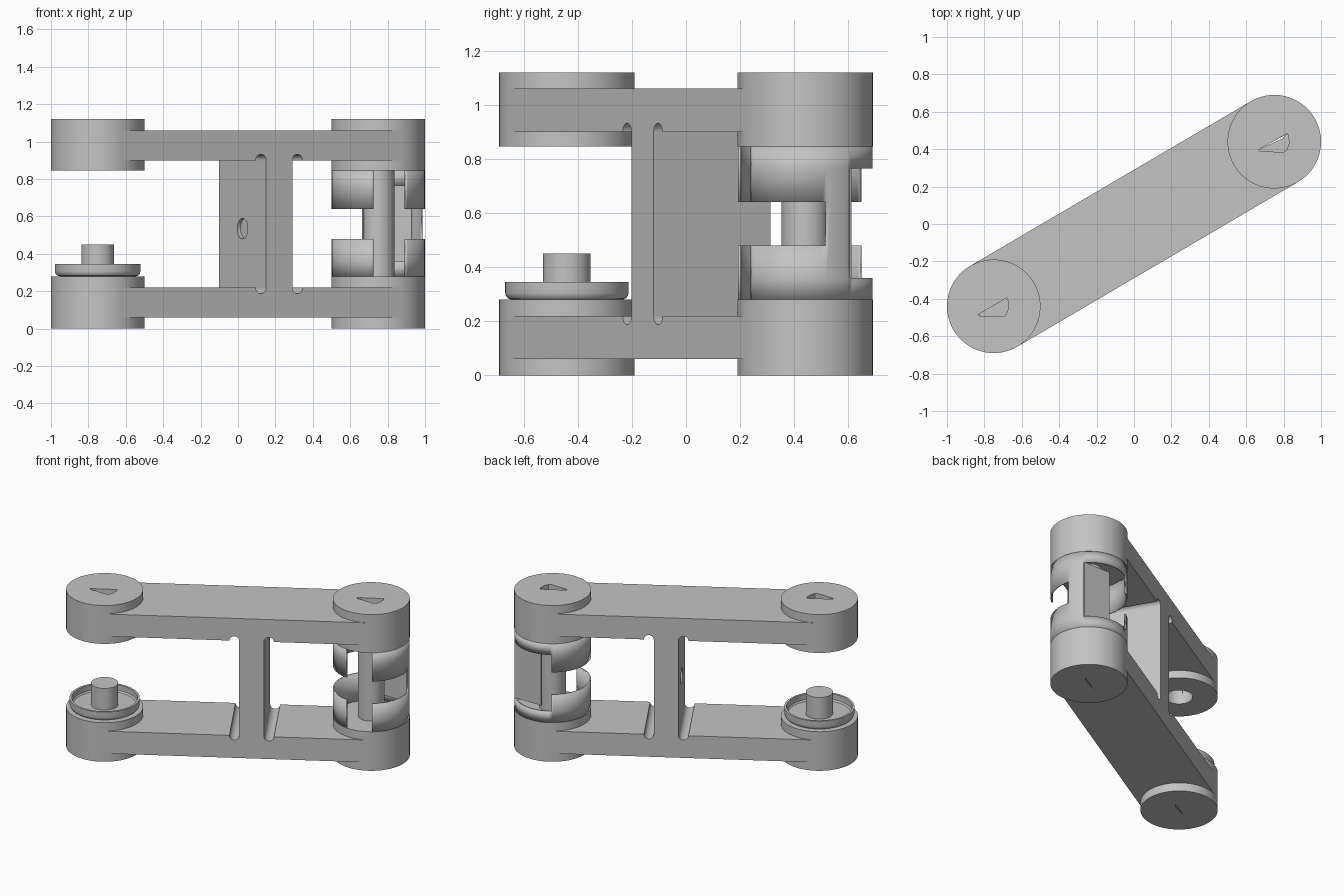
import bpy, bmesh
from math import sin, cos, radians, atan2, hypot, pi
from mathutils import Matrix, Vector

cube = bpy.data.objects.get("Cube")
if cube:
    bpy.data.objects.remove(cube, do_unlink=True)

END = Vector((0.75, 0.44, 0))          # joint at the +x end, mirrored at the other
SPAN, ANGLE = hypot(END.x, END.y), atan2(END.y, END.x)
TURN = Matrix.Rotation(ANGLE, 4, 'Z')
HEIGHT = 1.12

grey = bpy.data.materials.new("machined_grey")
grey.use_nodes = True
grey.diffuse_color = (0.55, 0.55, 0.55, 1)
grey.node_tree.nodes["Principled BSDF"].inputs["Base Color"].default_value = (0.55, 0.55, 0.55, 1)


def finish(name, bm, smooth=True):
    bmesh.ops.recalc_face_normals(bm, faces=bm.faces)
    mesh = bpy.data.meshes.new(name)
    bm.to_mesh(mesh)
    bm.free()
    mesh.materials.append(grey)
    obj = bpy.data.objects.new(name, mesh)
    bpy.context.collection.objects.link(obj)
    if smooth:
        shade(obj)
    return obj


def select(obj):
    bpy.ops.object.select_all(action='DESELECT')
    obj.select_set(True)
    bpy.context.view_layer.objects.active = obj


def shade(obj):
    select(obj)
    bpy.ops.object.shade_smooth_by_angle(angle=radians(30))


def cylinder(name, at, r, z0, z1, sides=96):
    bm = bmesh.new()
    bmesh.ops.create_cone(bm, cap_ends=True, segments=sides, radius1=r, radius2=r, depth=z1 - z0,
                          matrix=Matrix.Translation((at.x, at.y, (z0 + z1) / 2)))
    return finish(name, bm)


def link_box(name, u, v, z):
    """Box in the frame that runs along the link."""
    bm = bmesh.new()
    size = Matrix.Diagonal((u[1] - u[0], v[1] - v[0], z[1] - z[0], 1))
    mid = Matrix.Translation([sum(r) / 2 for r in (u, v, z)])
    bmesh.ops.create_cube(bm, size=1, matrix=TURN @ mid @ size)
    return finish(name, bm, False)


def link_rod(name, u, z, r, depth, axis):
    """Round cutter lying across ('X') or along ('Y') the link."""
    bm = bmesh.new()
    mat = TURN @ Matrix.Translation((u, 0, z)) @ Matrix.Rotation(pi / 2, 4, axis)
    bmesh.ops.create_cone(bm, cap_ends=True, segments=32, radius1=r, radius2=r, depth=depth, matrix=mat)
    return finish(name, bm, False)


def prism(name, at, outline, z0, z1):
    bm = bmesh.new()
    face = bm.faces.new([bm.verts.new((at.x + x, at.y + y, z0)) for x, y in outline])
    top = bmesh.ops.extrude_face_region(bm, geom=[face])
    bmesh.ops.translate(bm, vec=(0, 0, z1 - z0), verts=[g for g in top['geom'] if isinstance(g, bmesh.types.BMVert)])
    return finish(name, bm, False)


def cut(targets, cutter):
    cutter.hide_render = True
    for obj in targets:
        select(obj)
        mod = obj.modifiers.new("cut", 'BOOLEAN')
        mod.operation, mod.solver, mod.object = 'DIFFERENCE', 'EXACT', cutter
        bpy.ops.object.modifier_apply(modifier=mod.name)
    bpy.data.objects.remove(cutter, do_unlink=True)


# Arms and the round ends
arms, ends = {}, {}
for level, z_end, z_arm in (("lower", (0, 0.28), (0.06, 0.22)), ("upper", (0.845, HEIGHT), (0.9, 1.06))):
    arms[level] = link_box(level + "_arm", (-SPAN, SPAN), (-0.25, 0.25), z_arm)
    for side, s in (("left", 1), ("right", -1)):
        ends[level, side] = cylinder(f"{level}_{side}_end", END * s, 0.25, *z_end)

# Web between the arms, with relief grooves at its corners and a shallow round pocket
WEB = (0.028, 0.19)
web = link_box("web", WEB, (-0.25, 0.25), (0.21, 0.91))
for level, z in (("lower", 0.22), ("upper", 0.9)):
    for u in (WEB[0] - 0.032, WEB[1] + 0.032):
        cut([arms[level]], link_rod("groove_cutter", u, z, 0.032, 0.6, 'X'))
cut([web], link_rod("pocket_cutter", WEB[0], 0.535, 0.055, 0.04, 'Y'))

# Rod in the open joint
rod = cylinder("joint_rod", END, 0.087, 0.27, 0.855, 48)

# Teardrop openings in the top, thin slits below
teardrop = [(-0.085, -0.045), (-0.075, -0.052), (0.05, -0.055), (0.066, -0.045), (0.078, -0.01),
            (0.077, 0.025), (0.07, 0.045)]
slit = [(-0.08, -0.04), (0.045, 0.018), (0.065, 0.04)]
for side, s in (("left", 1), ("right", -1)):
    cut([ends["upper", side], arms["upper"]], prism("teardrop_cutter", END * s, teardrop, 0.92, 1.2))
cut([ends["lower", "left"], ends["upper", "left"], arms["lower"], arms["upper"], rod],
    prism("slit_cutter", END, slit, -0.1, 1.2))
cut([ends["lower", "right"], arms["lower"]], prism("slit_cutter", -END, slit, -0.1, 0.12))

# Bore for the pin under the free upper end
cut([ends["upper", "right"], arms["upper"]], cylinder("bore_cutter", -END, 0.088, 0.8, 0.96, 48))
for obj in ends.values():
    shade(obj)
shade(rod)

# Thin collar round the open joint: two windows and a middle slot leave one full pillar
levels = (0.28, 0.36, 0.48, 0.64, 0.765, 0.845)
STEP = 3
bm = bmesh.new()


def collar_vert(a, z):
    return bm.verts.new((END.x + 0.249 * cos(radians(a)), END.y + 0.249 * sin(radians(a)), z))


for a in range(-180, 180, STEP):
    for z0, z1 in zip(levels, levels[1:]):
        front_window = -96 <= a < -54
        back_window = 42 <= a < 123 and 0.36 <= z0 < 0.765
        slot = z0 == 0.48 and not 18 <= a < 42
        if not (front_window or back_window or slot):
            bm.faces.new([collar_vert(a, z0), collar_vert(a + STEP, z0),
                          collar_vert(a + STEP, z1), collar_vert(a, z1)])
bmesh.ops.remove_doubles(bm, verts=bm.verts, dist=0.0005)
collar = finish("joint_collar", bm)
wall = collar.modifiers.new("wall", 'SOLIDIFY')
wall.thickness, wall.offset = 0.01, -1

# Flat plate set in the back window
bm = bmesh.new()
bmesh.ops.create_cube(bm, size=1, matrix=Matrix.Translation((0.825, 0.607, 0.5625))
                      @ Matrix.Diagonal((0.21, 0.01, 0.405, 1)))
finish("joint_plate", bm, False)

# Dish and pin on the free lower end, turned from one profile
profile = [(0, 0.28), (0.205, 0.28), (0.218, 0.285), (0.226, 0.295), (0.228, 0.305), (0.228, 0.345),
           (0.213, 0.345), (0.213, 0.305), (0.205, 0.295), (0.088, 0.295), (0.088, 0.45), (0, 0.45)]
bm = bmesh.new()
verts = [bm.verts.new((-END.x + r, -END.y, z)) for r, z in profile]
edges = [bm.edges.new(pair) for pair in zip(verts, verts[1:])]
bmesh.ops.spin(bm, geom=verts + edges, cent=-END, axis=(0, 0, 1), angle=2 * pi, steps=96)
bmesh.ops.remove_doubles(bm, verts=bm.verts, dist=0.0005)
finish("dish_and_pin", bm)
